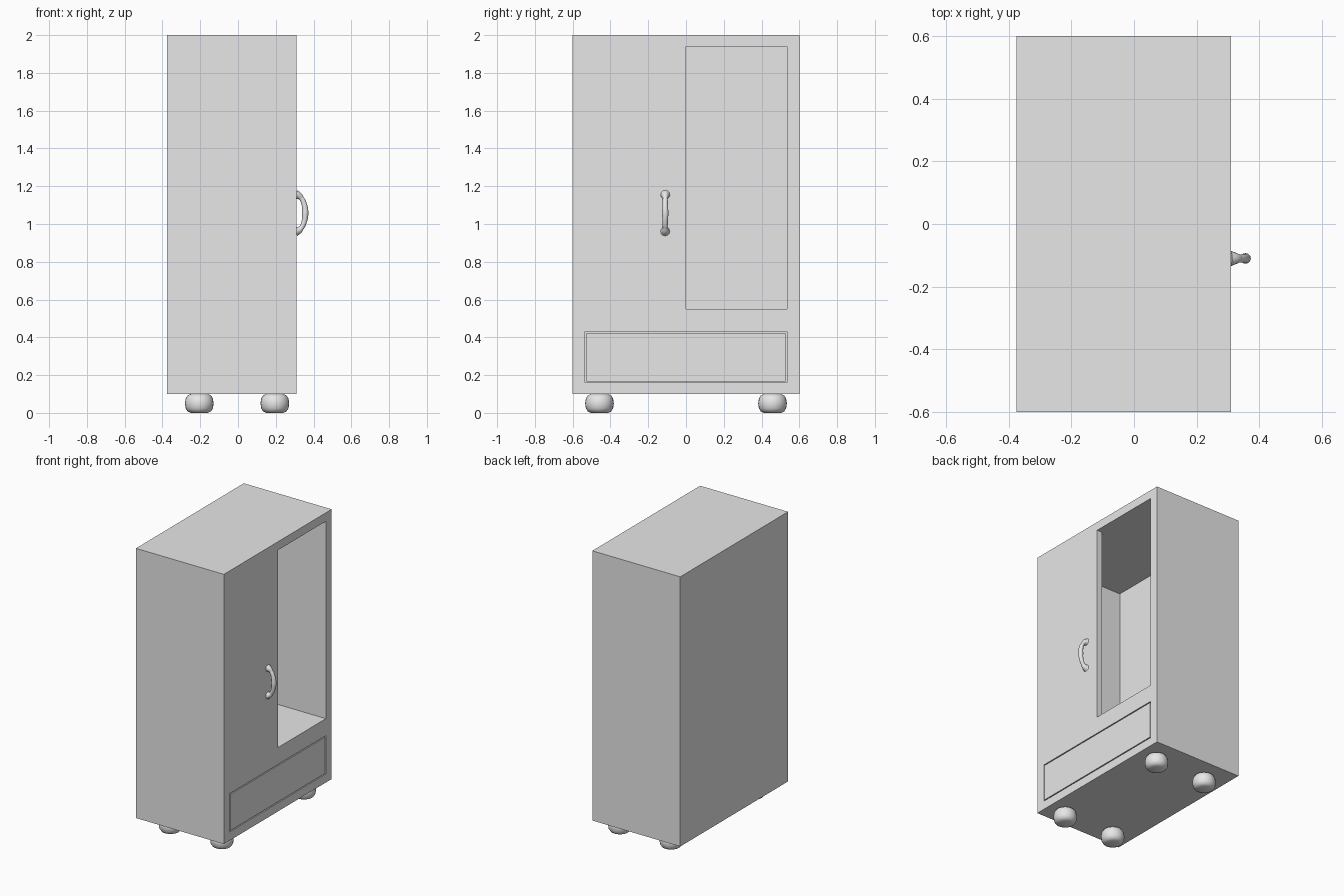
import bpy, bmesh, math
from mathutils import Matrix, Vector

old = bpy.data.objects.get("Cube")
if old:
    bpy.data.objects.remove(old, do_unlink=True)

paint = bpy.data.materials.new("pale_grey")
paint.use_nodes = True
GREY = (0.8, 0.8, 0.8, 1)
paint.diffuse_color = GREY
paint.node_tree.nodes["Principled BSDF"].inputs["Base Color"].default_value = GREY


def add_object(name, bm):
    mesh = bpy.data.meshes.new(name)
    bmesh.ops.recalc_face_normals(bm, faces=bm.faces)
    bm.to_mesh(mesh)
    bm.free()
    mesh.materials.append(paint)
    obj = bpy.data.objects.new(name, mesh)
    bpy.context.collection.objects.link(obj)
    return obj


def box(name, low, high):
    low, high = Vector(low), Vector(high)
    bm = bmesh.new()
    place = Matrix.Translation((low + high) / 2) @ Matrix.Diagonal((*(high - low), 1))
    bmesh.ops.create_cube(bm, size=1, matrix=place)
    return add_object(name, bm)


def activate(obj):
    bpy.ops.object.select_all(action='DESELECT')
    obj.select_set(True)
    bpy.context.view_layer.objects.active = obj


def cut(obj, low, high):
    cutter = box("cutter", low, high)
    cutter.hide_render = True
    mod = obj.modifiers.new("cut", 'BOOLEAN')
    mod.operation, mod.solver, mod.object = 'DIFFERENCE', 'EXACT', cutter
    activate(obj)
    bpy.ops.object.modifier_apply(modifier=mod.name)
    bpy.data.objects.remove(cutter, do_unlink=True)


# Main dimensions: the doors are on the +x side
BACK, FACE = -0.375, 0.31
INNER_BACK, INNER_Y = -0.33, 0.535
GAP, WALL = 0.007, 0.04

# Carcass with a tall hanging bay and a drawer bay
cabinet = box("cabinet_body", (BACK, -0.6, 0.1), (FACE, 0.6, 2))
cut(cabinet, (INNER_BACK, -INNER_Y, 0.55), (FACE + 0.1, INNER_Y, 1.94))
cut(cabinet, (INNER_BACK, -INNER_Y, 0.16), (FACE + 0.1, INNER_Y, 0.43))

# Single closed door, flush with the frame
box("door", (FACE - WALL, -INNER_Y, 0.55), (FACE, 0, 1.94))

# Drawer: an open tray with a narrow gap around its face
side = INNER_Y - GAP
drawer = box("drawer", (INNER_BACK + GAP, -side, 0.16 + GAP), (FACE, side, 0.43 - GAP))
cut(drawer, (INNER_BACK + WALL, WALL - side, 0.16 + WALL), (FACE - WALL, side - WALL, 0.5))

# Bun feet, turned from one profile
PROFILE = [(0, 0), (0.045, 0), (0.062, 0.008), (0.072, 0.024), (0.076, 0.05),
           (0.072, 0.076), (0.062, 0.092), (0.045, 0.1), (0, 0.1)]
for x, x_name in ((-0.205, "back"), (0.195, "front")):
    for y, y_name in ((-0.458, "a"), (0.458, "b")):
        bm = bmesh.new()
        verts = [bm.verts.new((r, 0, z)) for r, z in PROFILE]
        edges = [bm.edges.new(pair) for pair in zip(verts, verts[1:])]
        bmesh.ops.spin(bm, geom=verts + edges, cent=(0, 0, 0), axis=(0, 0, 1),
                       angle=math.tau, steps=24, use_duplicate=False)
        bmesh.ops.remove_doubles(bm, verts=bm.verts, dist=0.0001)
        foot = add_object(f"foot_{x_name}_{y_name}", bm)
        foot.location = (x, y, 0)
        activate(foot)
        bpy.ops.object.shade_smooth_by_angle(angle=math.radians(50))

# Bowed pull handle with flared ends: offset from face, height from middle, radius
HALF = [(-0.004, 0.096, 0.026), (0.01, 0.092, 0.02), (0.026, 0.078, 0.013),
        (0.04, 0.048, 0.014)]
path = HALF + [(0.046, 0, 0.017)] + [(d, -h, r) for d, h, r in reversed(HALF)]
curve = bpy.data.curves.new("door_handle", 'CURVE')
curve.dimensions = '3D'
curve.bevel_depth = 1
curve.bevel_resolution = 4
curve.use_fill_caps = True
spline = curve.splines.new('BEZIER')
spline.resolution_u = 5
spline.bezier_points.add(len(path) - 1)
for point, (d, h, r) in zip(spline.bezier_points, path):
    point.co = (FACE + d, -0.11, 1.058 + h)
    point.radius = r
    point.handle_left_type = point.handle_right_type = 'AUTO'
curve.materials.append(paint)
handle = bpy.data.objects.new("door_handle", curve)
bpy.context.collection.objects.link(handle)
activate(handle)
bpy.ops.object.convert(target='MESH')
bpy.ops.object.shade_smooth_by_angle(angle=math.radians(50))
